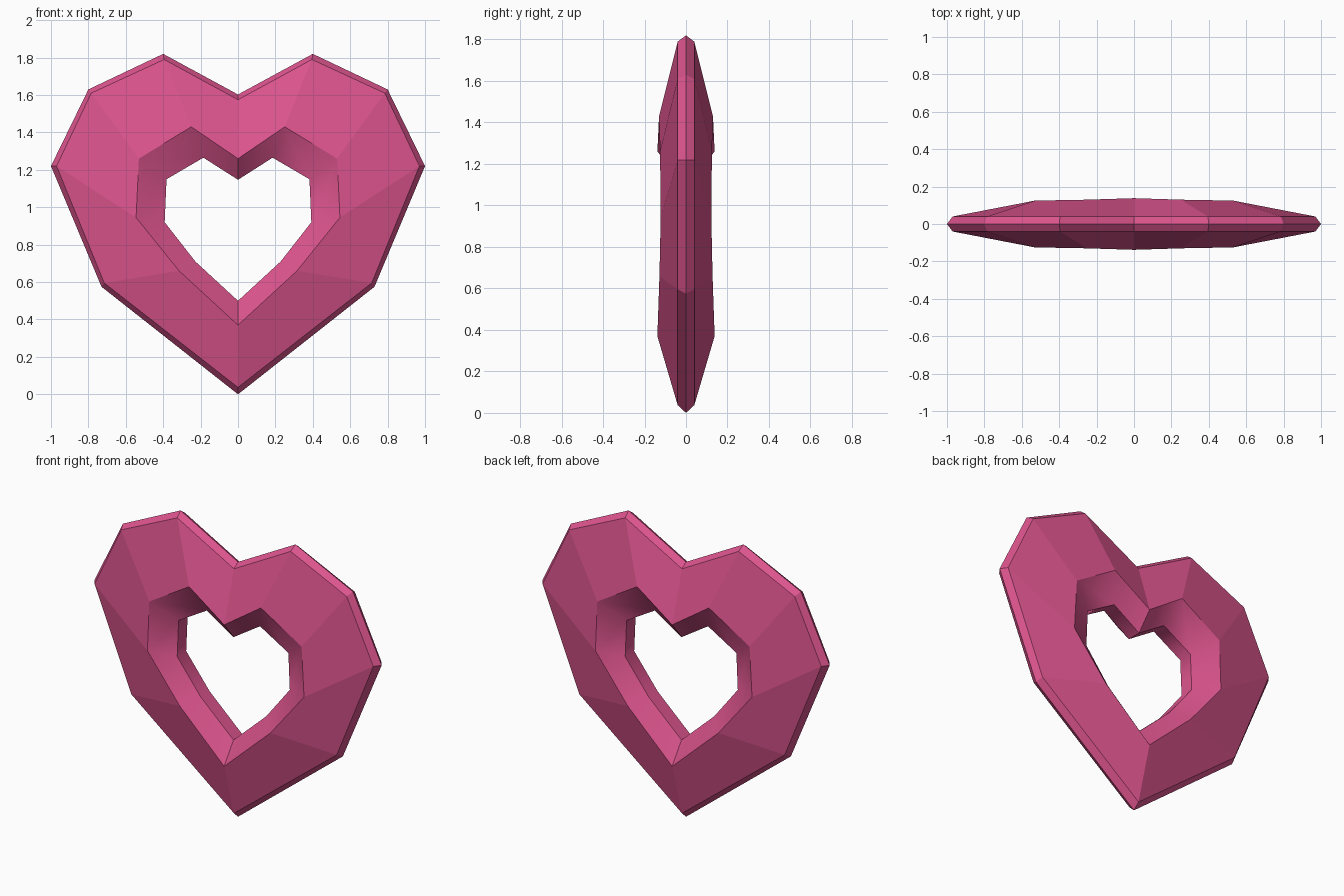
import bpy
import bmesh

cube = bpy.data.objects.get("Cube")
if cube:
    bpy.data.objects.remove(cube, do_unlink=True)

pink = bpy.data.materials.new("rose pink")
pink.use_nodes = True
colour = (0.72, 0.09, 0.27, 1)
pink.diffuse_color = colour
pink.node_tree.nodes["Principled BSDF"].inputs["Base Color"].default_value = colour

# Right-hand halves of the nested heart outlines, cleft to tip: (x, z)
rim = [(0, 1.603), (0.40, 1.82), (0.80, 1.63), (1.0, 1.22), (0.73, 0.575), (0, 0)]
rim_edge = [(0, 1.575), (0.395, 1.79), (0.785, 1.61), (0.97, 1.22), (0.715, 0.595), (0, 0.037)]
ridge = [(0, 1.26), (0.25, 1.43), (0.53, 1.26), (0.545, 0.945), (0.315, 0.66), (0, 0.37)]
hole = [(0, 1.147), (0.185, 1.265), (0.382, 1.15), (0.392, 0.92), (0.228, 0.71), (0, 0.50)]
ridge_depth = [0.138, 0.13, 0.125, 0.122, 0.128, 0.138]

bm = bmesh.new()


def ring(half, depths, side):
    """Mirror a half outline into a closed ring of vertices."""
    pts = [(x, side * d, z) for (x, z), d in zip(half, depths)]
    pts += [(-x, y, z) for x, y, z in pts[-2:0:-1]]
    return [bm.verts.new(p) for p in pts]


# Rings around the cross-section, from the rim over the front, through the hole and back
rings = [
    ring(rim, [0] * 6, 1),
    ring(rim_edge, [0.04] * 6, -1),
    ring(ridge, ridge_depth, -1),
    ring(hole, [0.045] * 6, -1),
    ring(hole, [0.045] * 6, 1),
    ring(ridge, ridge_depth, 1),
    ring(rim_edge, [0.04] * 6, 1),
]

# Bridge neighbouring rings; the hole lining is softly shaded
count = len(rings[0])
for k, a in enumerate(rings):
    b = rings[(k + 1) % len(rings)]
    for i in range(count):
        j = (i + 1) % count
        face = bm.faces.new((a[i], a[j], b[j], b[i]))
        face.smooth = k in (2, 3, 4)

# Keep the ring edges and the cleft and tip creases crisp
for r in rings:
    for i in range(count):
        bm.edges.get((r[i], r[(i + 1) % count])).smooth = False
for e in bm.edges:
    if all(abs(v.co.x) < 0.001 for v in e.verts):
        e.smooth = False
bmesh.ops.recalc_face_normals(bm, faces=bm.faces)

mesh = bpy.data.meshes.new("heart_frame")
bm.to_mesh(mesh)
bm.free()
mesh.materials.append(pink)
heart = bpy.data.objects.new("heart_frame", mesh)
bpy.context.collection.objects.link(heart)
